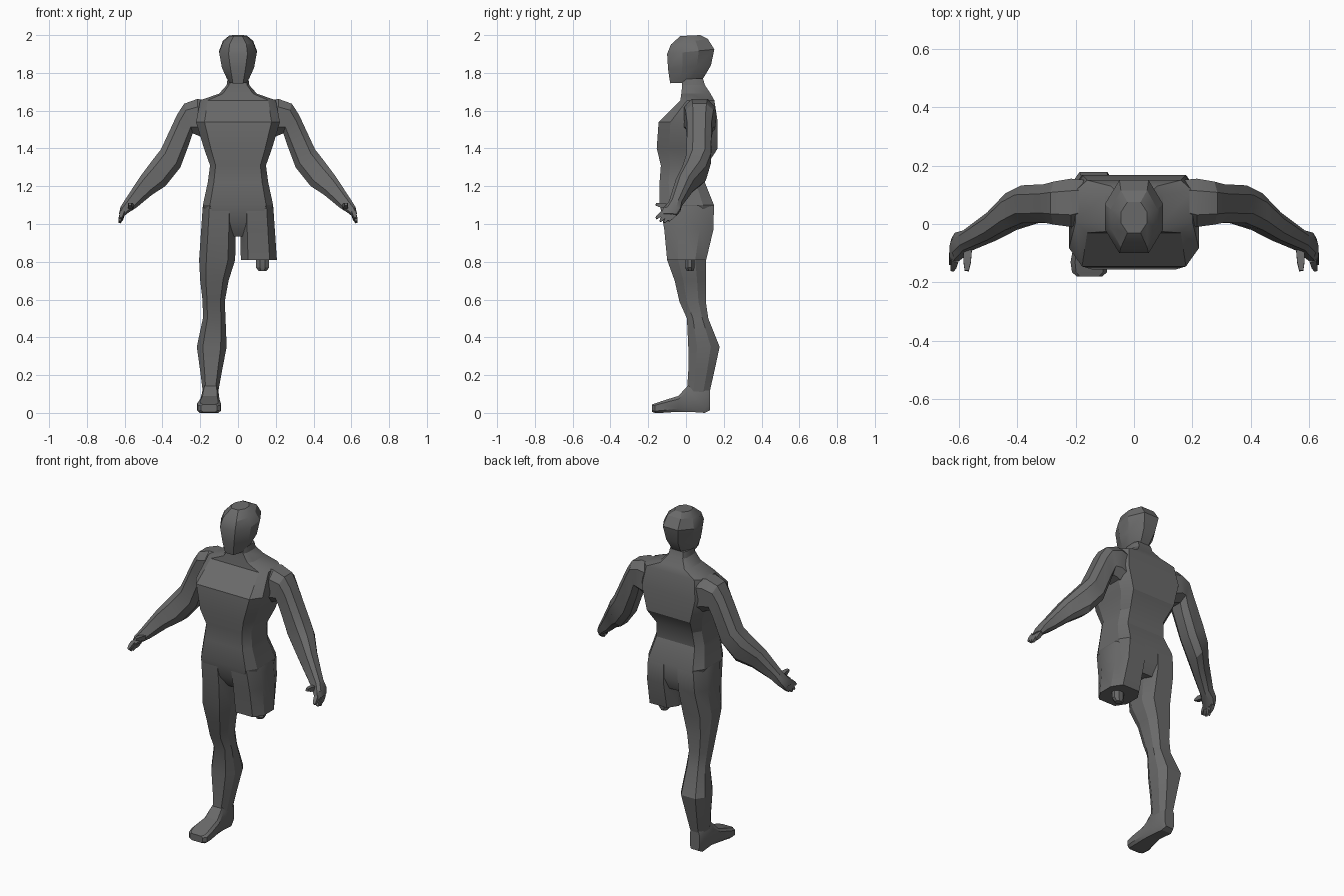
import bpy, bmesh, math
from mathutils import Vector

if "Cube" in bpy.data.objects:
    bpy.data.objects.remove(bpy.data.objects["Cube"])

grey = bpy.data.materials.new("dark_grey")
grey.diffuse_color = (0.145, 0.145, 0.145, 1)
grey.use_nodes = True
grey.node_tree.nodes["Principled BSDF"].inputs["Base Color"].default_value = grey.diffuse_color


def loft(name, rings, angle=28):
    """Skin a list of equal-length point rings and cap both ends."""
    bm = bmesh.new()
    rows = [[bm.verts.new(p) for p in r] for r in rings]
    n = len(rows[0])
    for a, b in zip(rows, rows[1:]):
        for i in range(n):
            bm.faces.new((a[i], a[(i + 1) % n], b[(i + 1) % n], b[i]))
    bm.faces.new(rows[0])
    bm.faces.new(rows[-1])
    bmesh.ops.recalc_face_normals(bm, faces=bm.faces)
    me = bpy.data.meshes.new(name)
    bm.to_mesh(me)
    bm.free()
    ob = bpy.data.objects.new(name, me)
    bpy.context.collection.objects.link(ob)
    me.materials.append(grey)
    bpy.ops.object.select_all(action='DESELECT')
    ob.select_set(True)
    bpy.context.view_layer.objects.active = ob
    bpy.ops.object.shade_smooth_by_angle(angle=math.radians(angle))
    return ob


def octagon(a0, a1, b0, b1, ca=0.15, cb=0.3):
    """Rectangle with cut corners; ca and cb are the cut fractions."""
    da, db = (a1 - a0) * ca, (b1 - b0) * cb
    return [(a0 + da, b0), (a1 - da, b0), (a1, b0 + db), (a1, b1 - db),
            (a1 - da, b1), (a0 + da, b1), (a0, b1 - db), (a0, b0 + db)]


def level(x0, x1, y0, y1, zf, zb=None, ca=0.15, cb=0.3):
    """Horizontal ring, optionally tilted from front height to back height."""
    zb = zf if zb is None else zb
    return [(x, y, zf + (zb - zf) * (y - y0) / (y1 - y0))
            for x, y in octagon(x0, x1, y0, y1, ca, cb)]


# torso with neck: half width, front, back, height
torso = [(.055, -.02, .09, 1.77), (.06, -.02, .10, 1.735), (.10, -.025, .13, 1.69),
         (.20, -.03, .15, 1.655), (.222, -.145, .168, 1.54), (.18, -.155, .168, 1.40),
         (.148, -.133, .11, 1.31), (.16, -.14, .10, 1.22), (.186, -.14, .148, 1.10),
         (.15, -.115, .145, 1.01), (.05, -.06, .11, .935)]
loft("torso", [level(-w, w, a, b, z, ca=.1, cb=.2) for w, a, b, z in torso])

# head: half width, front, back, front height, back height, corner cut
head = [(.045, -.083, .075, 1.745, 1.75, .2), (.06, -.087, .10, 1.765, 1.785, .25),
        (.085, -.095, .132, 1.82, 1.84, .27), (.10, -.10, .15, 1.90, 1.925, .25),
        (.08, -.08, .115, 1.95, 1.98, .22), (.045, -.03, .075, 1.995, 2.0, .25)]
loft("head", [level(-w, w, a, b, zf, zb, c, .33) for w, a, b, zf, zb, c in head])

# thighs share their upper rings: inner x, outer x, front, back, height
thigh = [(.02, .155, -.13, .10, 1.20), (.01, .187, -.135, .148, 1.09),
         (.012, .195, -.115, .145, .97), (.015, .206, -.10, .107, .81)]
shin = [(.05, .20, -.06, .105, .70), (.07, .187, -.035, .105, .59),
        (.066, .186, .005, .118, .50), (.06, .218, .012, .178, .35),
        (.085, .20, .012, .15, .22), (.105, .186, .005, .125, .11)]


def leg(name, rings, s):
    loft(name, [level(min(s * i, s * o), max(s * i, s * o), a, b, z, ca=.2, cb=.28)
                for i, o, a, b, z in rings])


leg("right_leg", thigh + shin, -1)
leg("left_thigh", thigh, 1)

# bone end under the cut thigh
loft("thigh_bone", [level(.095, .165, -.005, .045, .83, ca=.3),
                    level(.095, .165, -.005, .045, .77, ca=.3),
                    level(.11, .15, .005, .04, .75, ca=.3)])

# foot, skinned from heel to toe: x range, z range, y
foot = [(-.18, -.115, .015, .13, .128), (-.19, -.105, .0, .14, .10),
        (-.187, -.104, .006, .145, .01), (-.20, -.098, .006, .09, -.04),
        (-.217, -.09, 0, .062, -.13), (-.212, -.092, 0, .05, -.165),
        (-.195, -.11, .005, .045, -.18)]
loft("right_foot", [[(x, y, z) for x, z in octagon(a, b, c, d, .12, .2)]
                    for a, b, c, d, y in foot])

# arm: upper edge (x, z), lower edge (x, z), front, back
arm = [(.16, 1.655, .17, 1.45, .01, .15), (.215, 1.662, .215, 1.47, -.01, .155),
       (.285, 1.637, .24, 1.48, -.002, .145), (.322, 1.58, .26, 1.42, .005, .136),
       (.408, 1.395, .305, 1.30, .003, .132), (.455, 1.335, .385, 1.20, -.02, .105),
       (.515, 1.255, .455, 1.155, -.055, .04), (.597, 1.13, .54, 1.085, -.09, -.022),
       (.622, 1.09, .58, 1.06, -.12, -.03), (.63, 1.055, .605, 1.04, -.135, -.05)]


def arm_ring(s, ux, uz, lx, lz, y0, y1):
    return [(s * (lx + (ux - lx) * t), y, lz + (uz - lz) * t)
            for t, y in octagon(0, 1, y0, y1, .22, .25)]


def finger(name, start, end, r0, r1):
    """Tapered four-sided finger."""
    p, q = Vector(start), Vector(end)
    d = (q - p).normalized()
    u = d.cross(Vector((1, 0, 0))).normalized()
    v = d.cross(u)
    loft(name, [[c + u * r * i + v * r * j for i, j in
                 ((1, 1), (-1, 1), (-1, -1), (1, -1))]
                for c, r in ((p, r0), (p.lerp(q, .6), r0 * .9), (q, r1))])


for side, s in (("left", 1), ("right", -1)):
    loft(side + "_arm", [arm_ring(s, *r) for r in arm])
    for k in range(4):
        t = k / 3
        finger(f"{side}_finger_{k + 1}",
               (s * .612, -.122 + .06 * t, 1.062 - .01 * t),
               (s * (.622 + .006 * math.sin(math.pi * t)), -.158 + .065 * t, 1.03 - .022 * math.sin(math.pi * t * .8)),
               .0115, .006)
    finger(side + "_thumb", (s * .568, -.085, 1.09), (s * .572, -.16, 1.105), .014, .007)
